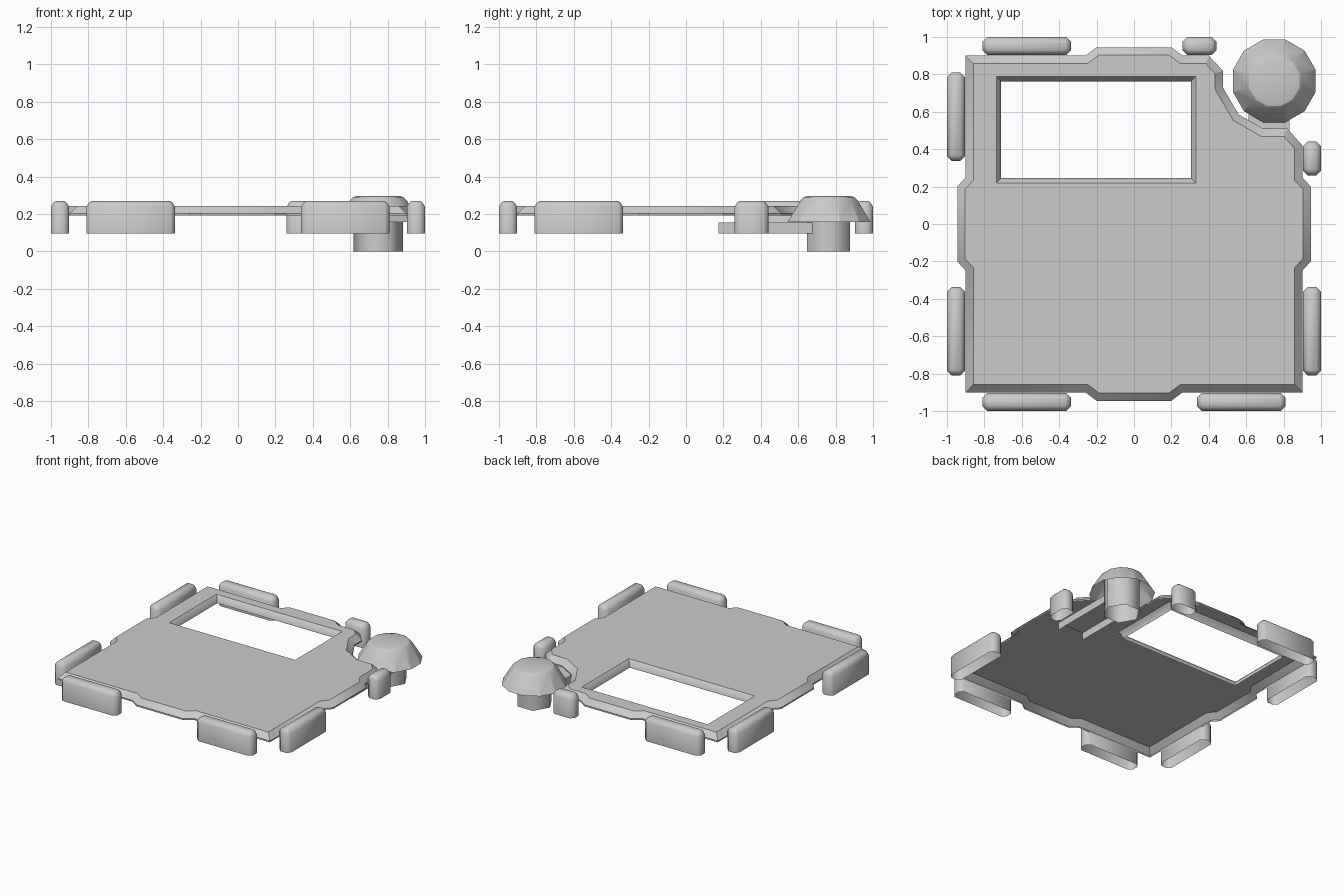
import bpy, bmesh, math
from mathutils import Vector

if "Cube" in bpy.data.objects:
    bpy.data.objects.remove(bpy.data.objects["Cube"])


def finish(bm, name, angle):
    """Orient the open shell outwards (largest cap faces up) and add it to the scene."""
    bmesh.ops.recalc_face_normals(bm, faces=bm.faces)
    bm.normal_update()
    if sum(f.normal.z * f.calc_area() for f in bm.faces) < 0:
        bmesh.ops.reverse_faces(bm, faces=bm.faces)
    me = bpy.data.meshes.new(name)
    bm.to_mesh(me)
    bm.free()
    ob = bpy.data.objects.new(name, me)
    bpy.context.collection.objects.link(ob)
    bpy.ops.object.select_all(action='DESELECT')
    ob.select_set(True)
    bpy.context.view_layer.objects.active = ob
    bpy.ops.object.shade_smooth_by_angle(angle=math.radians(angle))
    return ob


def skin(bm, loops):
    """Bridge rings of (x, y) points at heights z; returns the last ring."""
    rings = [[bm.verts.new((x, y, z)) for x, y in pts] for pts, z in loops]
    for a, b in zip(rings, rings[1:]):
        n = len(a)
        for i in range(n):
            j = (i + 1) % n
            bm.faces.new((a[i], a[j], b[j], b[i]))
    return rings[-1]


def shell(name, loops, angle):
    bm = bmesh.new()
    bm.faces.new(skin(bm, loops))
    return finish(bm, name, angle)


def inset(pts, d):
    """Mitred inward offset of a counter-clockwise outline."""
    out = []
    for i, p in enumerate(pts):
        p, a, b = Vector(p), Vector(pts[i - 1]), Vector(pts[(i + 1) % len(pts)])
        u, v = (p - a).normalized(), (b - p).normalized()
        n1, n2 = Vector((-u.y, u.x)), Vector((-v.y, v.x))
        out.append(tuple(p + (n1 + n2) * d / (1 + n1.dot(n2))))
    return out


def rect(x0, x1, y0, y1):
    return [(x0, y0), (x1, y0), (x1, y1), (x0, y1)]


def ngon(n, r, cx, cy, turn=0):
    return [(cx + r * math.cos(2 * math.pi * i / n + turn),
             cy + r * math.sin(2 * math.pi * i / n + turn)) for i in range(n)]


# Deck plate: tabbed outline with a notched corner, window and sloped open skirt
E, T = 0.9, 0.945
outline = [(-E, -E), (-.26, -E), (-.2, -T), (.2, -T), (.26, -E), (E, -E),
           (E, -.25), (T, -.2), (T, .2), (E, .25), (E, .42),
           (.82, .51), (.69, .51), (.56, .585), (.475, .73), (.475, .82), (.4, E),
           (.26, E), (.2, T), (-.2, T), (-.26, E), (-E, E),
           (-E, .25), (-T, .2), (-T, -.2), (-E, -.25)]
window = rect(-.71, .305, .245, .763)
bm = bmesh.new()
rim = skin(bm, [(outline, .192), (outline, .203), (inset(outline, .041), .244)])
hole = skin(bm, [(window, .192), (inset(window, -.008), .225), (inset(window, -.026), .244)])
edges = [bm.edges.get((r[i - 1], r[i])) for r in (rim, hole) for i in range(len(r))]
bmesh.ops.triangle_fill(bm, edges=edges, use_beauty=True, use_dissolve=False)
finish(bm, "deck_plate", 30)


# Edge pads: chamfered covers, open underneath
def pad(name, x0, x1, y0, y1):
    c = .025
    ring = [(x0 + c, y0), (x1 - c, y0), (x1, y0 + c), (x1, y1 - c),
            (x1 - c, y1), (x0 + c, y1), (x0, y1 - c), (x0, y0 + c)]
    shell(name, [(ring, .097), (ring, .24), (inset(ring, .013), .26),
                 (inset(ring, .026), .27)], 50)


for side, s in (("left", -1), ("right", 1)):
    x0, x1 = sorted((s * .903, s))
    pad("front_pad_" + side, *sorted((s * .337, s * .81)), -1, -.903)
    pad("side_pad_front_" + side, x0, x1, -.81, -.337)
pad("back_pad_left", -.81, -.337, .903, 1)
pad("side_pad_back_left", -1, -.903, .337, .81)
pad("back_pad_right", .26, .44, .903, 1)
pad("side_pad_back_right", .903, 1, .26, .44)

# Corner knob: faceted cap on a hexagonal post
CX, CY = .75, .765
shell("knob_cap", [(ngon(12, r, CX, CY, math.pi / 12), z) for r, z in
                   ((.229, .157), (.157, .274), (.14, .29), (.115, .297))], 22)
shell("knob_post", [(ngon(6, .132, CX, CY - .003), z) for z in (0, .28)], 65)

# Bracket: inverted channel joining the knob to the underside of the deck
bm = bmesh.new()
prof = [(.613, .097), (.613, .155), (.832, .155), (.832, .097)]
a, b = [[bm.verts.new((x, y, z)) for x, z in prof] for y in (.175, .68)]
for i in range(3):
    bm.faces.new((a[i], b[i], b[i + 1], a[i + 1]))
finish(bm, "knob_bracket", 30)
